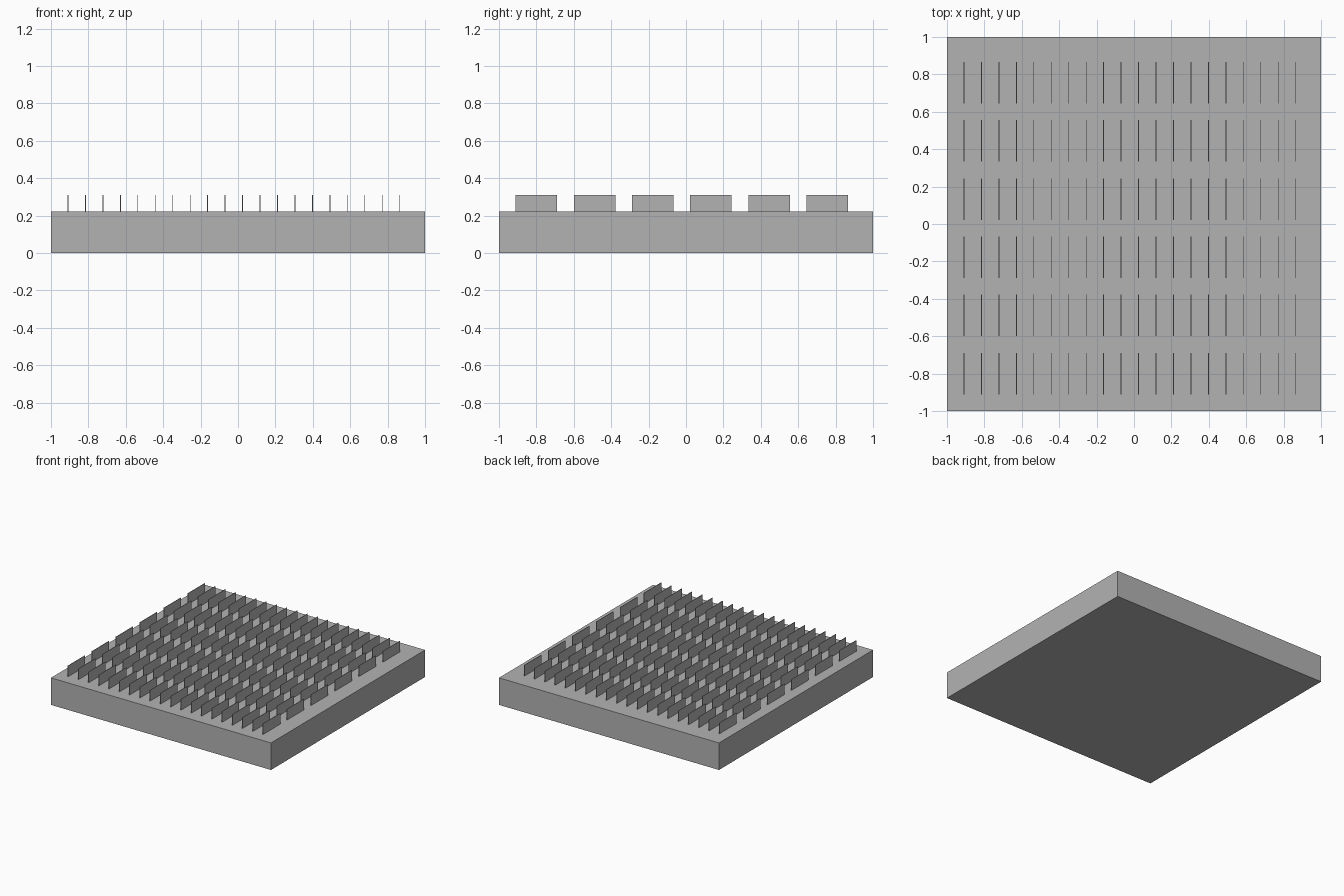
import bpy
import bmesh
from mathutils import Matrix, Vector

cube = bpy.data.objects.get("Cube")
if cube:
    bpy.data.objects.remove(cube, do_unlink=True)

MM = 2 / 45  # one millimetre of a 45 mm wide plate

grey = bpy.data.materials.new("plain_grey")
grey.use_nodes = True
colour = (0.45, 0.45, 0.45, 1)
grey.diffuse_color = colour
grey.node_tree.nodes["Principled BSDF"].inputs["Base Color"].default_value = colour


def add_box(bm, low, size):
    """Add a box from its lowest corner and its size, in millimetres."""
    low, size = Vector(low) * MM, Vector(size) * MM
    place = Matrix.Translation(low + size / 2) @ Matrix.Diagonal((*size, 1))
    bmesh.ops.create_cube(bm, size=1, matrix=place)


def make_object(name, boxes):
    bm = bmesh.new()
    for low, size in boxes:
        add_box(bm, low, size)
    mesh = bpy.data.meshes.new(name)
    bm.to_mesh(mesh)
    bm.free()
    mesh.materials.append(grey)
    bpy.context.collection.objects.link(bpy.data.objects.new(name, mesh))


# Square base plate
make_object("base_plate", [((-22.5, -22.5, 0), (45, 45, 5))])

# Rows of thin upright fins, set in from the front right corner
for row in range(6):
    make_object(f"fin_row_{row + 1}", [
        ((-20.5 + 2.1 * i, -20.5 + 7 * row, 5), (0.1, 5, 2)) for i in range(20)
    ])
